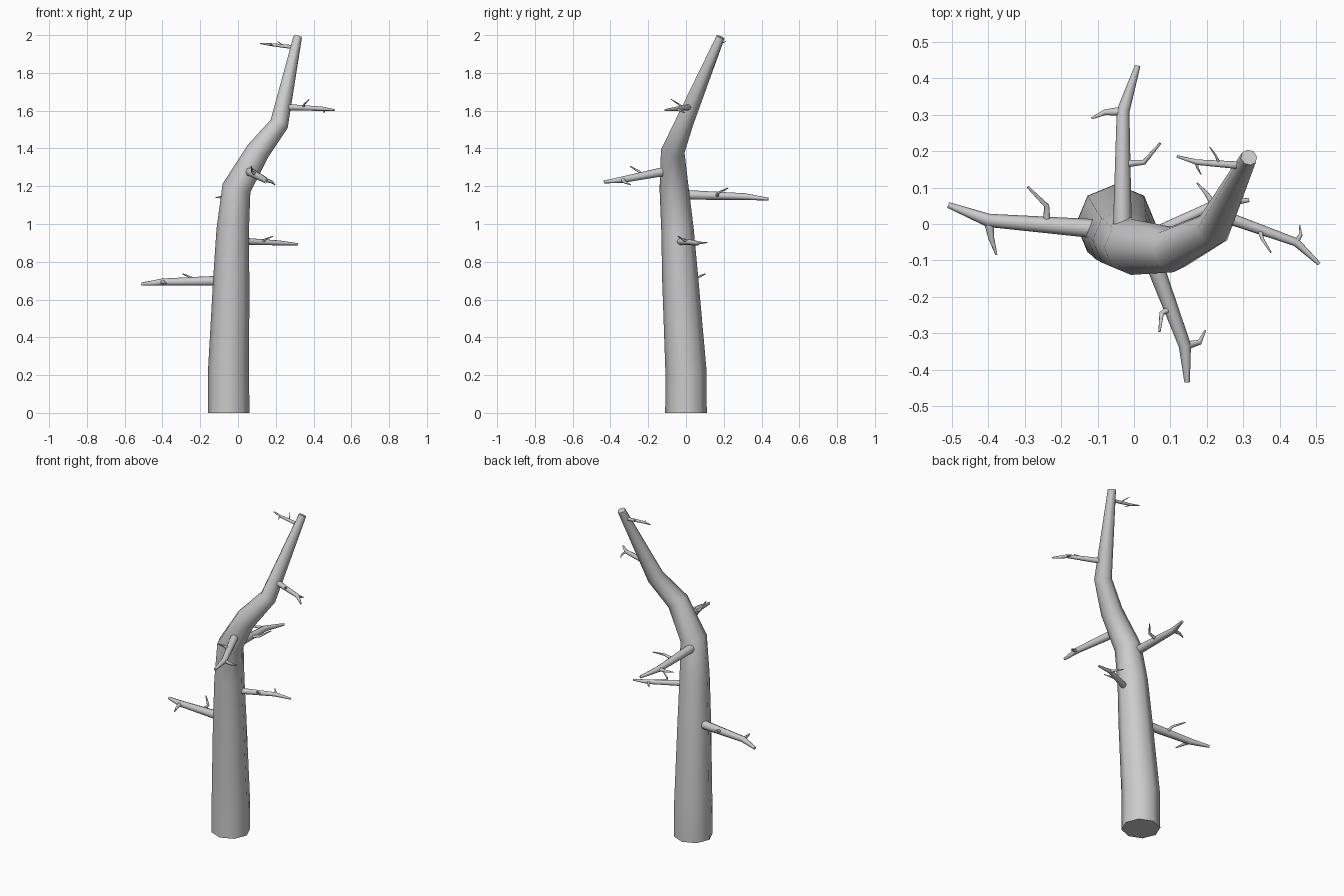
import bpy, bmesh, math
from mathutils import Vector


def tube(bm, path, sides):
    """Sweep a tapering ring along (x, y, z, radius) points and cap both ends."""
    pts = [Vector(p[:3]) for p in path]
    dirs = [(b - a).normalized() for a, b in zip(pts, pts[1:])]
    tangents = [dirs[0]] + [(a + b).normalized() for a, b in zip(dirs, dirs[1:])] + [dirs[-1]]
    u = tangents[0].orthogonal().normalized()
    if abs(tangents[0].z) > 0.99:
        u = Vector((1, 0, 0))
    rings = []
    for p, t, row in zip(pts, tangents, path):
        u = (u - t * u.dot(t)).normalized()
        v = t.cross(u)
        ring = []
        for i in range(sides):
            a = math.tau * i / sides
            ring.append(bm.verts.new(p + row[3] * (u * math.cos(a) + v * math.sin(a))))
        rings.append(ring)
    for r, s in zip(rings, rings[1:]):
        for i in range(sides):
            j = (i + 1) % sides
            bm.faces.new((r[i], r[j], s[j], s[i]))
    bm.faces.new(rings[0][::-1])
    bm.faces.new(rings[-1])


def make_object(name, bm):
    mesh = bpy.data.meshes.new(name)
    bmesh.ops.recalc_face_normals(bm, faces=bm.faces)
    bm.to_mesh(mesh)
    bm.free()
    ob = bpy.data.objects.new(name, mesh)
    bpy.context.collection.objects.link(ob)
    bpy.context.view_layer.objects.active = ob
    ob.select_set(True)
    bpy.ops.object.shade_smooth_by_angle(angle=math.radians(50))
    ob.select_set(False)


def branch(name, r, main, fork, twig):
    """Main limb with a bend, a fork at the bend and a twig halfway along."""
    bm = bmesh.new()
    for pts, radii in ((main, (1, 0.68, 0.3)), (fork, (0.5, 0.3, 0.1)), (twig, (0.4, 0.27, 0.12))):
        tube(bm, [(*p, r * k) for p, k in zip(pts, radii)], 8)
    make_object(name, bm)


# Trunk: straight foot, leaning stem, bent crown
bm = bmesh.new()
tube(bm, [(-0.05, 0, 0, 0.11), (-0.05, 0, 0.22, 0.109),
          (-0.036, -0.03, 0.7, 0.096), (-0.028, -0.045, 0.97, 0.086),
          (-0.008, -0.063, 1.19, 0.077), (0.105, -0.07, 1.385, 0.063),
          (0.218, -0.012, 1.53, 0.05), (0.316, 0.183, 1.99, 0.023)], 8)
make_object("trunk", bm)

# Branches, from lowest to highest
branch("left_branch", 0.027,
       [(-0.08, -0.015, 0.7), (-0.4, 0.01, 0.693), (-0.51, 0.052, 0.682)],
       [(-0.4, 0.01, 0.693), (-0.392, -0.04, 0.69), (-0.378, -0.085, 0.685)],
       [(-0.24, 0.0, 0.7), (-0.24, 0.05, 0.712), (-0.292, 0.102, 0.736)])
branch("lower_right_branch", 0.019,
       [(0.03, -0.04, 0.908), (0.22, 0.052, 0.9), (0.316, 0.066, 0.893)],
       [(0.22, 0.052, 0.9), (0.198, 0.085, 0.9), (0.173, 0.113, 0.902)],
       [(0.13, 0.008, 0.905), (0.145, -0.02, 0.92), (0.185, -0.042, 0.935)])
branch("back_branch", 0.026,
       [(-0.032, -0.02, 1.155), (-0.03, 0.31, 1.145), (0.01, 0.435, 1.132)],
       [(-0.03, 0.31, 1.145), (-0.08, 0.307, 1.143), (-0.117, 0.29, 1.14)],
       [(-0.025, 0.165, 1.15), (0.028, 0.17, 1.165), (0.072, 0.222, 1.19)])
branch("front_branch", 0.025,
       [(0.045, -0.08, 1.285), (0.14, -0.335, 1.235), (0.146, -0.435, 1.222)],
       [(0.14, -0.335, 1.235), (0.18, -0.325, 1.222), (0.196, -0.292, 1.207)],
       [(0.105, -0.23, 1.255), (0.076, -0.245, 1.275), (0.07, -0.296, 1.306)])
branch("upper_right_branch", 0.017,
       [(0.235, 0.025, 1.62), (0.445, -0.05, 1.61), (0.509, -0.11, 1.603)],
       [(0.445, -0.05, 1.61), (0.458, -0.03, 1.6), (0.455, -0.004, 1.588)],
       [(0.345, -0.015, 1.615), (0.352, -0.04, 1.635), (0.376, -0.078, 1.66)])
branch("top_branch", 0.011,
       [(0.305, 0.16, 1.935), (0.172, 0.17, 1.95), (0.118, 0.186, 1.956)],
       [(0.172, 0.17, 1.95), (0.174, 0.155, 1.948), (0.185, 0.135, 1.945)],
       [(0.235, 0.165, 1.943), (0.225, 0.187, 1.955), (0.208, 0.212, 1.967)])
